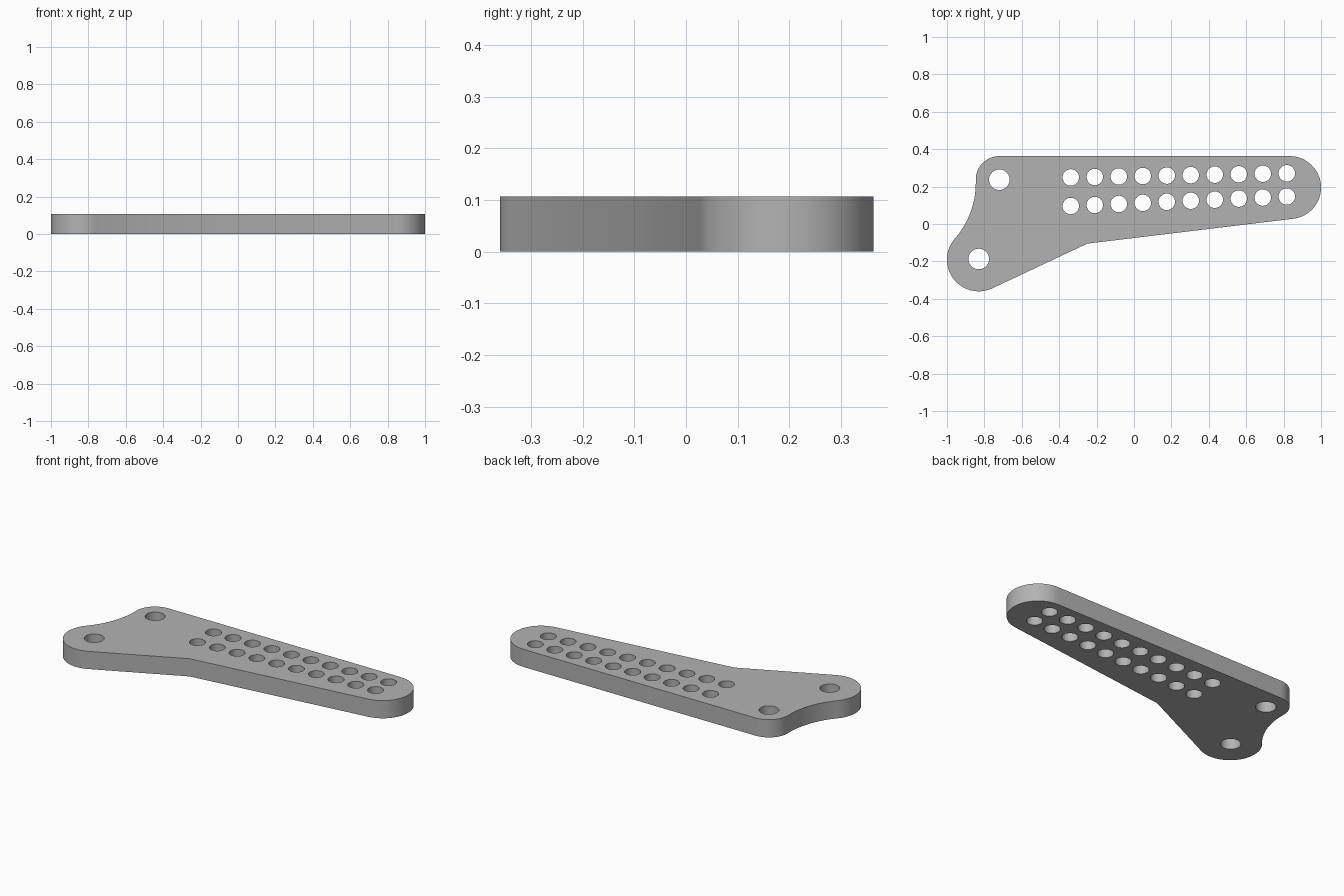
import bpy, bmesh
from math import sin, cos, atan2, pi, radians, hypot

cube = bpy.data.objects.get("Cube")
if cube:
    bpy.data.objects.remove(cube)

THICK = 0.107


def arc(cx, cy, r, a0, a1, n=24):
    """Points on an arc from angle a0 to a1."""
    return [(cx + r * cos(a0 + (a1 - a0) * i / n),
             cy + r * sin(a0 + (a1 - a0) * i / n)) for i in range(n + 1)]


def hole(cx, cy, r, n=40):
    return arc(cx, cy, r, 0, 2 * pi, n)[:-1]


# Main rounded corners: centre and radius
tip = (0.832, 0.195, 0.168)
shoulder = (-0.72, 0.237, 0.126)
foot = (-0.83, -0.19, 0.17)

# Concave waist, vertical at the shoulder and tangent to the foot
waist_y = 0.22
left_x = shoulder[0] - shoulder[2]
dx, dy = foot[0] - left_x, waist_y - foot[1]
waist_r = (dx * dx + dy * dy - foot[2] ** 2) / (2 * (foot[2] - dx))
waist_x = left_x - waist_r
to_foot = atan2(foot[1] - waist_y, foot[0] - waist_x)

# Outline, counter-clockwise from the knee in the lower edge
outline = [(-0.25, -0.105)]
outline += arc(*tip, radians(-83), radians(90), 40)
outline += arc(*shoulder, radians(90), radians(180))
outline += arc(waist_x, waist_y, waist_r, 0, to_foot)
outline += arc(*foot, to_foot + pi, radians(295), 40)

# Two mounting holes and two slightly sloping rows of ten
loops = [outline, hole(-0.72, 0.237, 0.055), hole(-0.83, -0.187, 0.055)]
for y0, y1 in ((0.249, 0.271), (0.096, 0.147)):
    for i in range(10):
        t = i / 9
        loops.append(hole(-0.338 + 1.155 * t, y0 + (y1 - y0) * t, 0.044))

# Filled flat curve, extruded to the plate thickness
curve = bpy.data.curves.new("perforated_plate", "CURVE")
curve.dimensions = "2D"
curve.fill_mode = "BOTH"
curve.extrude = THICK / 2
for pts in loops:
    spline = curve.splines.new("POLY")
    spline.points.add(len(pts) - 1)
    for p, (x, y) in zip(spline.points, pts):
        p.co = (x, y, 0, 1)
    spline.use_cyclic_u = True
plate = bpy.data.objects.new("perforated_plate", curve)
bpy.context.collection.objects.link(plate)
bpy.ops.object.select_all(action="DESELECT")
plate.select_set(True)
bpy.context.view_layer.objects.active = plate
bpy.ops.object.convert(target="MESH")
plate = bpy.context.object

# Weld the caps to the walls and rest the plate on the ground
bm = bmesh.new()
bm.from_mesh(plate.data)
bmesh.ops.remove_doubles(bm, verts=bm.verts, dist=0.0005)
bmesh.ops.recalc_face_normals(bm, faces=bm.faces)
bmesh.ops.translate(bm, verts=bm.verts, vec=(0, 0, THICK / 2))
bm.to_mesh(plate.data)
bm.free()

# Plain grey
grey = bpy.data.materials.new("grey")
grey.use_nodes = True
colour = (0.45, 0.45, 0.45, 1)
grey.diffuse_color = colour
grey.node_tree.nodes["Principled BSDF"].inputs["Base Color"].default_value = colour
plate.data.materials.clear()
plate.data.materials.append(grey)
bpy.ops.object.shade_smooth_by_angle(angle=radians(30))
